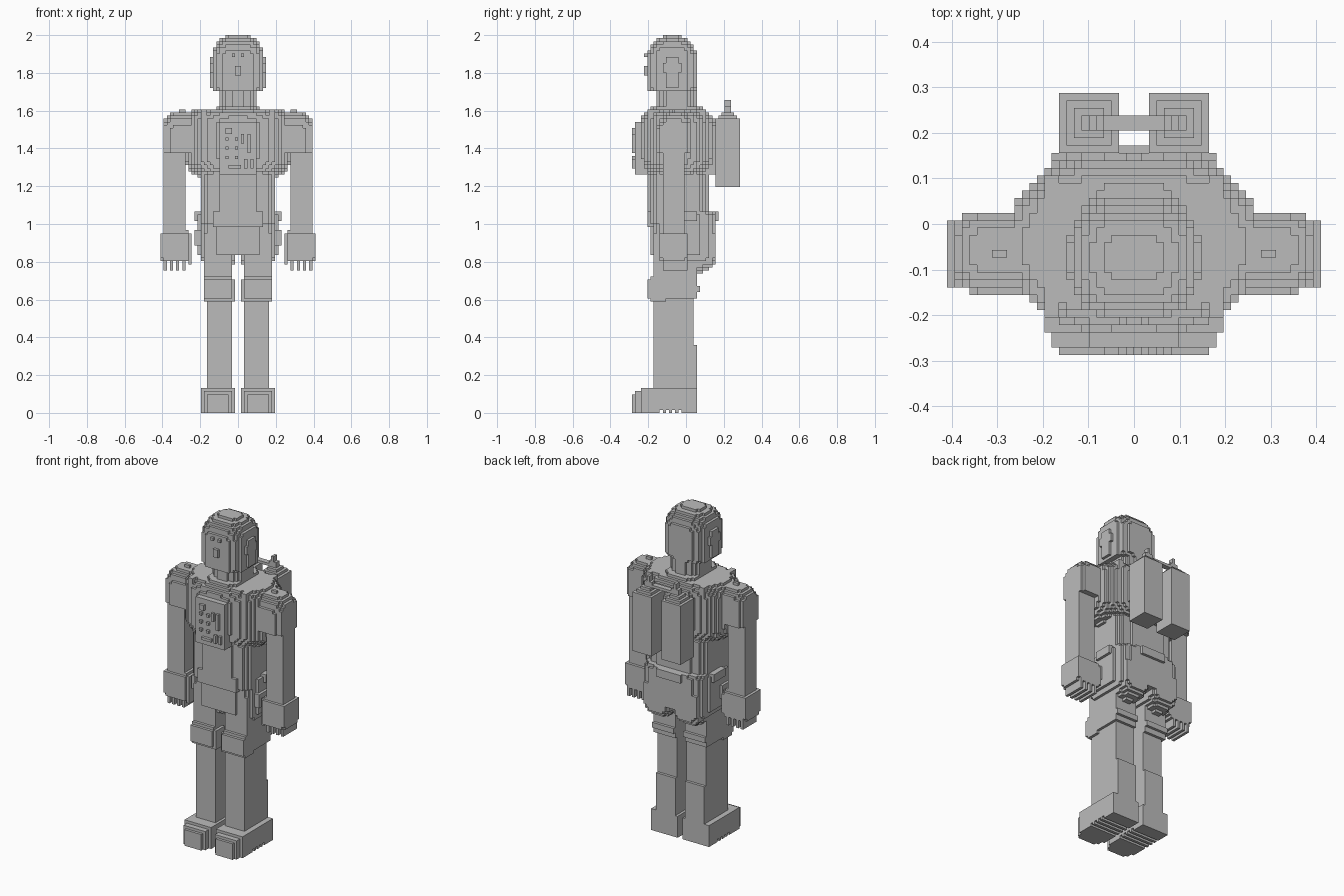
import bpy, bmesh, math

if "Cube" in bpy.data.objects:
    bpy.data.objects.remove(bpy.data.objects["Cube"], do_unlink=True)

BLOCK = 1 / 61               # edge of one block
ORIGIN = (0, BLOCK / 2, 0)   # grid offset

grey = bpy.data.materials.new("plain_grey")
grey.use_nodes = True
shade = (.5, .5, .5, 1)
grey.diffuse_color = shade
grey.node_tree.nodes["Principled BSDF"].inputs["Base Color"].default_value = shade


def add_part(name, cells):
    """Skin a set of grid cells with flat, merged faces."""
    bm = bmesh.new()
    corners = {}

    def corner(key):
        if key not in corners:
            corners[key] = bm.verts.new([n * BLOCK + o for n, o in zip(key, ORIGIN)])
        return corners[key]

    for cell in cells:
        for axis in range(3):
            for side in (0, 1):
                neighbour = list(cell)
                neighbour[axis] += 1 if side else -1
                if tuple(neighbour) in cells:
                    continue
                across, along = (axis + 1) % 3, (axis + 2) % 3
                ring = []
                for da, db in ((0, 0), (1, 0), (1, 1), (0, 1)):
                    point = list(cell)
                    point[axis] += side
                    point[across] += da
                    point[along] += db
                    ring.append(corner(tuple(point)))
                bm.faces.new(ring if side else reversed(ring))
    bmesh.ops.dissolve_limit(bm, angle_limit=.01, verts=bm.verts[:], edges=bm.edges[:])
    mesh = bpy.data.meshes.new(name)
    bm.to_mesh(mesh)
    bm.free()
    mesh.materials.append(grey)
    bpy.context.collection.objects.link(bpy.data.objects.new(name, mesh))


def add_pair(name, cells):
    """Add a left part and its mirror image."""
    add_part("left_" + name, cells)
    add_part("right_" + name, {(-1 - i, j, k) for i, j, k in cells})


def around(centre, half):
    return centre - half, centre + half


def box(*spans):
    """Cells of a box, at least one block thick, from x, y and z spans."""
    ranges = []
    for (low, high), origin in zip(spans, ORIGIN):
        first = round((low - origin) / BLOCK)
        last = round((high - origin) / BLOCK)
        ranges.append(range(first, max(last, first + 1)))
    xs, ys, zs = ranges
    return {(i, j, k) for i in xs for j in ys for k in zs}


def rounded(x, y, z, power=40, top=0, bottom=0):
    """Cells of a superellipse column whose ends are rounded by a radius."""
    cells = set()
    for cell in box(x, y, z):
        px, py, pz = ((n + .5) * BLOCK + o for n, o in zip(cell, ORIGIN))
        inset = 0
        for radius, depth in ((top, z[1] - pz), (bottom, pz - z[0])):
            if depth < radius:
                inset += radius - math.sqrt(radius ** 2 - (radius - depth) ** 2)
        total = 0
        for p, (low, high) in ((px, x), (py, y)):
            half = max((high - low) / 2 - inset, BLOCK / 2)
            total += (abs(p - (low + high) / 2) / half) ** power
        if total <= 1:
            cells.add(cell)
    return cells


# Head, face and neck
face_relief = (-.22, -.2)
add_part("head", rounded(around(0, .14), (-.205, .057), (1.7, 2), power=3, top=.12, bottom=.03))
add_part("face_mask", box(around(0, .08), (-.2, -.1), (1.7, 1.9)))
add_part("nose", box(around(0, .016), face_relief, (1.79, 1.84)))
add_pair("eye", box((.016, .03), face_relief, (1.89, 1.9)))
ear_width = (.12, .147)
add_pair("ear", box(ear_width, around(-.07, .03), around(1.83, .06))
         | box(ear_width, around(-.07, .05), around(1.83, .03)))
add_part("neck", rounded(around(0, .095), (-.15, .05), (1.6, 1.7), power=3))
add_part("collar", rounded(around(0, .12), (-.2, .1), (1.57, 1.63), power=4, top=.05))

# Torso
add_part("chest", rounded(around(0, .28), (-.24, .15), (1.25, 1.61), power=2.3, top=.08, bottom=.1))
add_part("waist", rounded(around(0, .2), (-.2, .12), (1, 1.26), power=4))
add_pair("shoulder_strap", box((.17, .2), (-.2, .1), (1.4, 1.6)))

# Chest panel with raised controls
panel_relief = (-.28, -.27)
add_part("chest_panel", box(around(0, .1), (-.27, -.2), (1.26, 1.54)))
controls = box((-.07, -.03), panel_relief, (1.48, 1.5)) | box((-.05, .02), panel_relief, (1.3, 1.31))
for row in range(3):
    for column in (-4, -1):
        left, low = column * BLOCK, 1.35 + row * .05
        controls |= box((left, left), panel_relief, (low, low))
for left, low in ((.02, 1.42), (.05, 1.38)):
    controls |= box((left, left), panel_relief, (low, 1.48))
for left in (.03, .07):
    controls |= box((left, left), panel_relief, (1.3, 1.35))
add_part("panel_controls", controls)

# Hips, belt and pouches
belt = (1.02, 1.07)
add_part("hips", rounded(around(0, .21), (-.185, .158), (.84, 1.07), power=4, top=.03))
add_part("front_flap", box(around(0, .13), (-.2, -.1), (.98, 1.07)))
add_part("back_belt_box", box(around(0, .09), (.1, .17), belt))
add_pair("belt_pouch", box((.18, .23), around(0, .06), belt))
add_pair("hip_pouch", rounded((.18, .235), around(-.07, .05), (.88, .97), power=6))
add_pair("seat", rounded((.01, .195), (-.18, .16), (.74, .95), power=5, bottom=.1))

# Legs
thigh_width = (.03, .185)
add_pair("thigh", box(thigh_width, (-.18, .05), (.6, .86)))
add_pair("thigh_cuff", box(thigh_width, (-.18, .07), (.64, .67)))
add_pair("knee_pad", rounded((.02, .185), (-.2, -.1), (.59, .72), power=8, top=.03, bottom=.02))
add_pair("shin", box((.04, .165), (-.165, .04), (.3, .6)))

# Boots with a stepped toe and a ribbed sole
add_pair("boot_shaft", box((.03, .17), (-.18, .057), (.1, .36)))
boot = set()
for step in range(3):
    trim = step * BLOCK
    boot |= box((.016 + trim, .197 - trim), (-.24 - .025 * step, .057), (0, .13 - trim))
grooves = {(i, j, k) for i, j, k in boot if k == 0 and j in range(-9, -1, 2)}
add_pair("boot", boot - grooves)

# Arms and hands
arm_depth = (-.13, 0)
add_pair("shoulder", rounded((.2, .4), (-.15, .03), (1.38, 1.6), power=4, top=.1))
add_pair("arm", rounded((.28, .4), arm_depth, (.95, 1.5), power=8))
add_pair("hand", rounded((.25, .41), (-.14, .01), (.8, .97), power=8, top=.04, bottom=.03))
fingers = box((.25, .26), (-.12, -.07), (.79, .86))
for finger in range(4):
    left = .28 + finger * 2 * BLOCK
    fingers |= box((left, left), arm_depth, (.76, .83))
add_pair("fingers", fingers)

# Back tanks, valves and joining pieces
pipe_depth = (.2, .24)
add_pair("tank", rounded((.033, .165), (.158, .29), (1.19, 1.59), top=.06, bottom=.03))
add_pair("tank_valve", box((.066, .115), pipe_depth, (1.58, 1.62))
         | box((.08, .1), pipe_depth, (1.6, 1.66)))
add_part("tank_pipe", box(around(0, .1), pipe_depth, (1.59, 1.61)))
add_part("tank_bracket", box(around(0, .11), (.1, .17), (1.27, 1.53)))
